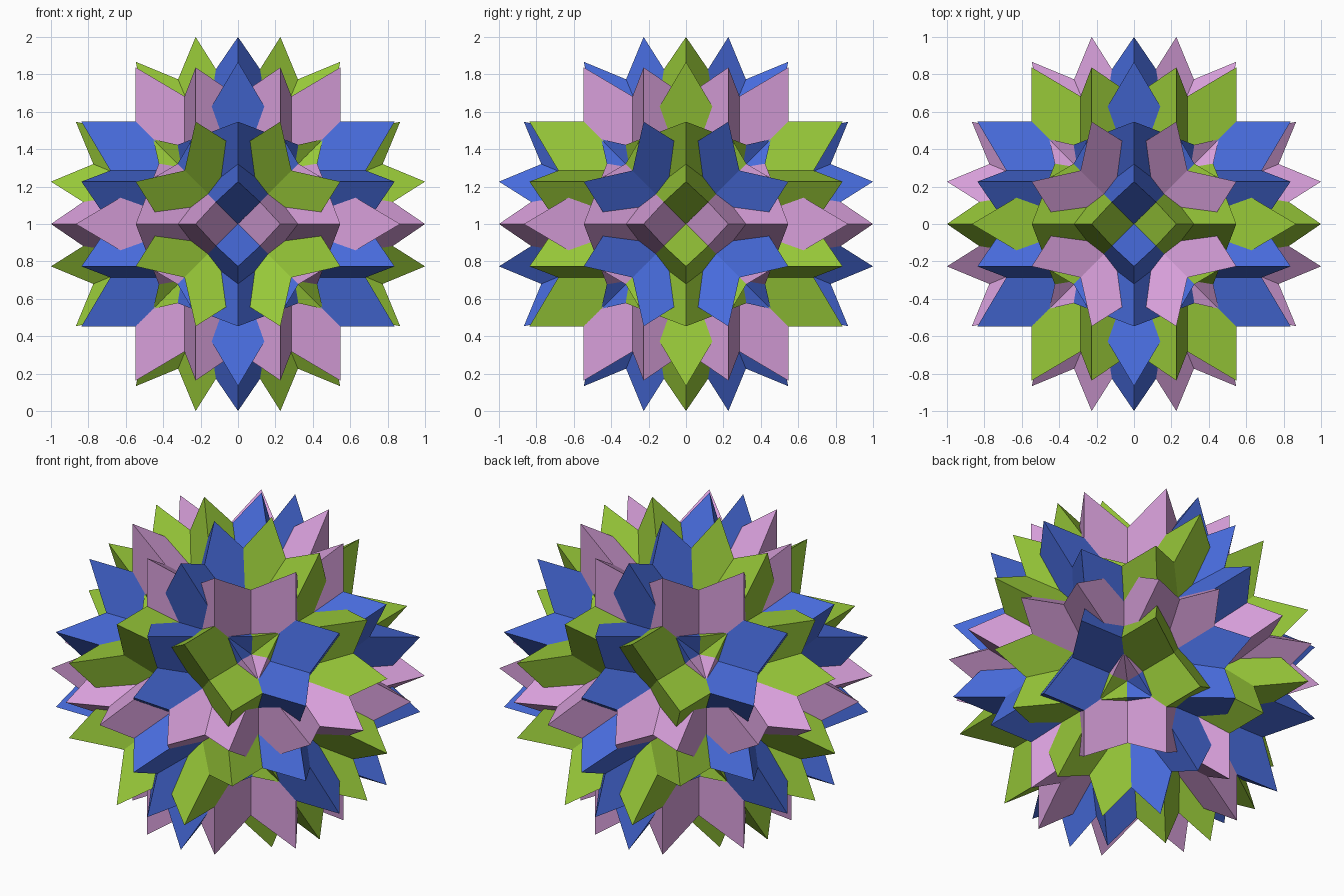
import bpy, bmesh, math
from mathutils import Vector

if "Cube" in bpy.data.objects:
    bpy.data.objects.remove(bpy.data.objects["Cube"])

# Circumradius chosen so the outermost points reach exactly 1 unit
TILT = math.atan(math.sqrt(2))
R = 1 / math.sin(math.radians(22.5) + TILT)


def linear(c):
    return c / 12.92 if c <= 0.04045 else ((c + 0.055) / 1.055) ** 2.4


def material(name, rgb):
    mat = bpy.data.materials.new(name)
    mat.diffuse_color = [linear(c) for c in rgb] + [1]
    mat.use_nodes = True
    mat.node_tree.nodes["Principled BSDF"].inputs["Base Color"].default_value = mat.diffuse_color
    return mat


def tetrahedron(angle, flip):
    """Regular tetrahedron with one edge parallel to z, standing at a plan angle."""
    rho, h = R / math.sqrt(3), R * math.sqrt(2 / 3)
    wide = math.pi - TILT
    pts = [(rho * math.cos(angle), rho * math.sin(angle), s * h) for s in (1, -1)]
    pts += [(R * math.cos(angle + s * wide), R * math.sin(angle + s * wide), 0)
            for s in (1, -1)]
    return [Vector(p) for p in pts]


def star_group(name, axis, mat):
    """Eight interlocking tetrahedra spaced evenly around one axis."""
    bm = bmesh.new()
    for k in range(8):
        pts = tetrahedron(math.radians(22.5 + 45 * k), False)
        verts = []
        for p in pts:
            q = [0, 0, 0]
            for i in range(3):
                q[(axis + 1 + i) % 3] = p[i]   # turn z onto the chosen axis
            verts.append(bm.verts.new((q[0], q[1], q[2] + 1)))
        for a, b, c in ((0, 1, 2), (0, 3, 1), (0, 2, 3), (1, 3, 2)):
            bm.faces.new((verts[a], verts[b], verts[c]))
    bmesh.ops.recalc_face_normals(bm, faces=bm.faces)
    mesh = bpy.data.meshes.new(name)
    bm.to_mesh(mesh)
    bm.free()
    mesh.materials.append(mat)
    obj = bpy.data.objects.new(name, mesh)
    bpy.context.collection.objects.link(obj)


# One coloured group of spikes per axis
star_group("blue_spikes", 0, material("blue", (0.28, 0.42, 0.86)))
star_group("green_spikes", 1, material("green", (0.59, 0.78, 0.22)))
star_group("purple_spikes", 2, material("purple", (0.84, 0.62, 0.85)))
